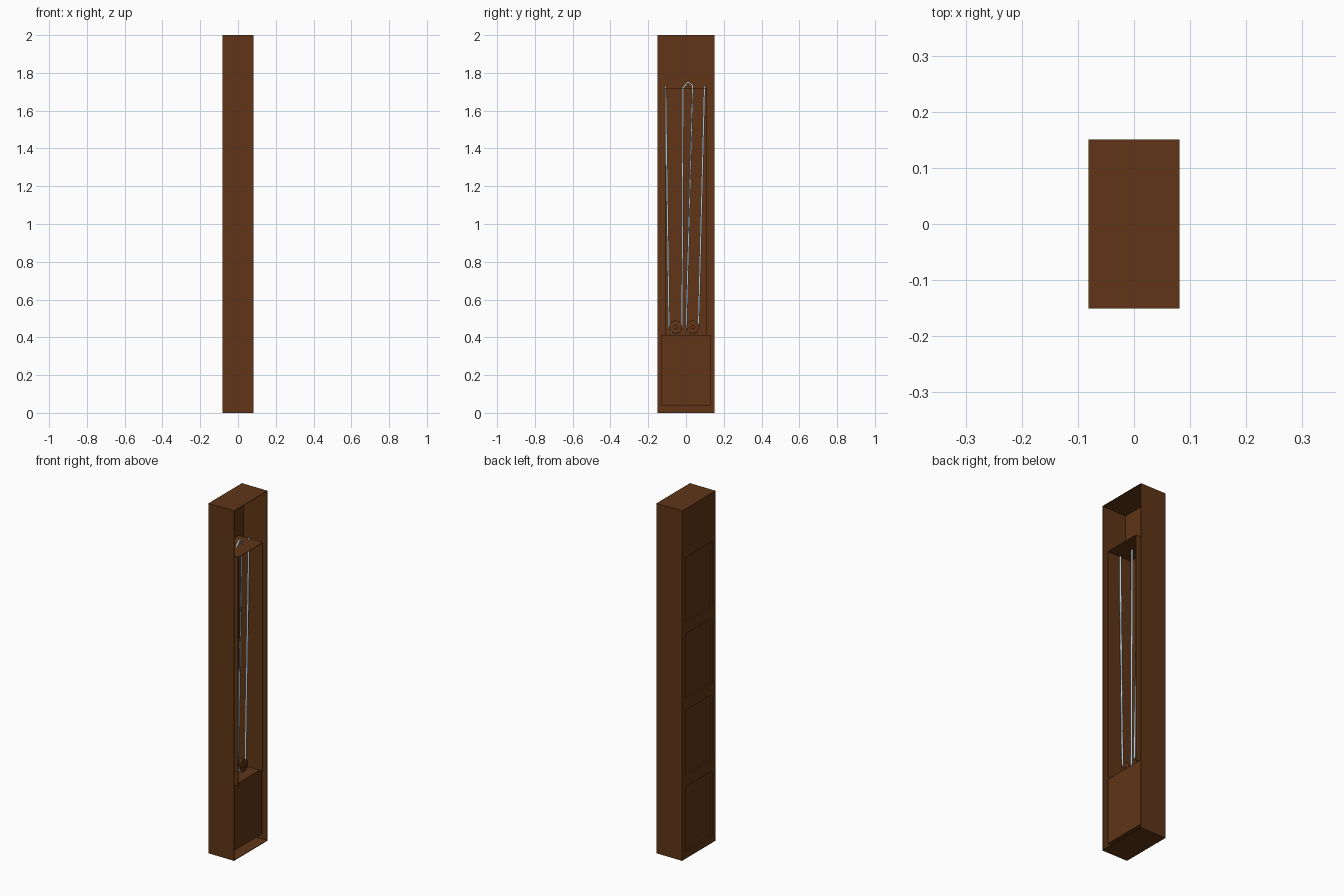
import bpy, bmesh, math
from mathutils import Matrix

if "Cube" in bpy.data.objects:
    bpy.data.objects.remove(bpy.data.objects["Cube"])


def material(name, color):
    m = bpy.data.materials.new(name)
    m.diffuse_color = color
    m.use_nodes = True
    m.node_tree.nodes["Principled BSDF"].inputs["Base Color"].default_value = m.diffuse_color
    return m


wood = material("brown_wood", (0.115, 0.036, 0.008, 1))
steel = material("pale_steel", (0.5, 0.58, 0.64, 1))


def finish(bm, name, mat):
    mesh = bpy.data.meshes.new(name)
    bm.to_mesh(mesh)
    bm.free()
    ob = bpy.data.objects.new(name, mesh)
    bpy.context.collection.objects.link(ob)
    mesh.materials.append(mat)
    return ob


def box(name, x0, x1, y0, y1, z0, z1):
    bm = bmesh.new()
    bmesh.ops.create_cube(bm, size=1)
    bmesh.ops.scale(bm, vec=(x1 - x0, y1 - y0, z1 - z0), verts=bm.verts)
    bmesh.ops.translate(bm, vec=((x0 + x1) / 2, (y0 + y1) / 2, (z0 + z1) / 2), verts=bm.verts)
    return finish(bm, name, wood)


W, D, H, T = 0.081, 0.151, 2.0, 0.003

# Thin outer case, open towards +x
box("case_front", -W, W, -D, -D + T, 0, H)
box("case_rear", -W, W, D - T, D, 0, H)
box("case_top", -W, W, -D + T, D - T, H - T, H)
box("case_floor", -W, W, -D + T, D - T, 0, T)

# Closed side with four recessed panels, backed by a plain inner board
ys = [-D + T, -0.118, 0.118, D - T]
zs = [T] + [z for i in range(4) for z in (0.04 + 0.437 * i, 0.41 + 0.437 * i)] + [H - T]
bm = bmesh.new()
grid = [[bm.verts.new((-W, y, z)) for y in ys] for z in zs]
panels = []
for i in range(len(zs) - 1):
    for j in range(3):
        f = bm.faces.new((grid[i][j], grid[i + 1][j], grid[i + 1][j + 1], grid[i][j + 1]))
        if j == 1 and i % 2 == 1:
            panels.append(f)
bm.normal_update()
for f in panels:
    bmesh.ops.inset_region(bm, faces=[f], thickness=0.001, depth=-0.008)
finish(bm, "panelled_side", wood)
box("inner_board", -W + 0.009, -W + 0.011, -D + T, D - T, T, H - T)

# Inner compartment: shelf, two side linings and the lower block
BACK = -W + 0.011
box("upper_shelf", BACK, W - 0.001, -0.111, 0.111, 1.717, 1.72)
for s, n in ((-1, "front"), (1, "rear")):
    y0, y1 = sorted((s * 0.109, s * 0.112))
    box("lining_" + n, BACK, W - 0.001, y0, y1, 0.41, 1.717)
box("lower_block", BACK, 0.06, -0.132, 0.132, 0.04, 0.413)

# Pulleys: grooved wheels with an axle pin
profile = [(0.0, -0.022), (0.012, -0.022), (0.012, -0.014), (0.035, -0.014), (0.027, 0),
           (0.035, 0.014), (0.012, 0.014), (0.012, 0.022), (0.0, 0.022)]
for n, y in ((1, -0.055), (2, 0.036)):
    bm = bmesh.new()
    vs = [bm.verts.new((x, r, 0)) for r, x in profile]
    es = [bm.edges.new(p) for p in zip(vs, vs[1:])]
    bmesh.ops.spin(bm, geom=vs + es, cent=(0, 0, 0), axis=(1, 0, 0), angle=2 * math.pi, steps=12)
    bmesh.ops.remove_doubles(bm, verts=bm.verts, dist=0.0001)
    bmesh.ops.recalc_face_normals(bm, faces=bm.faces)
    bmesh.ops.transform(bm, matrix=Matrix.Translation((0, y, 0.455)), verts=bm.verts)
    finish(bm, "pulley_%d" % n, wood)

# Cable looping under both pulleys and over the shelf
path = [(-0.108, 1.73), (-0.09, 0.455), (-0.078, 0.43), (-0.055, 0.421), (-0.033, 0.43),
        (-0.021, 0.455), (-0.016, 1.72), (0.01, 1.75), (0.035, 1.735), (0.001, 0.455),
        (0.013, 0.43), (0.036, 0.421), (0.057, 0.43), (0.066, 0.46), (0.098, 1.73)]
cu = bpy.data.curves.new("cable", "CURVE")
cu.dimensions = "3D"
cu.bevel_depth = 0.006
cu.bevel_resolution = 1
cu.use_fill_caps = True
sp = cu.splines.new("POLY")
sp.points.add(len(path) - 1)
for p, (y, z) in zip(sp.points, path):
    p.co = (0, y, z, 1)
cable = bpy.data.objects.new("cable", cu)
cu.materials.append(steel)
bpy.context.collection.objects.link(cable)
